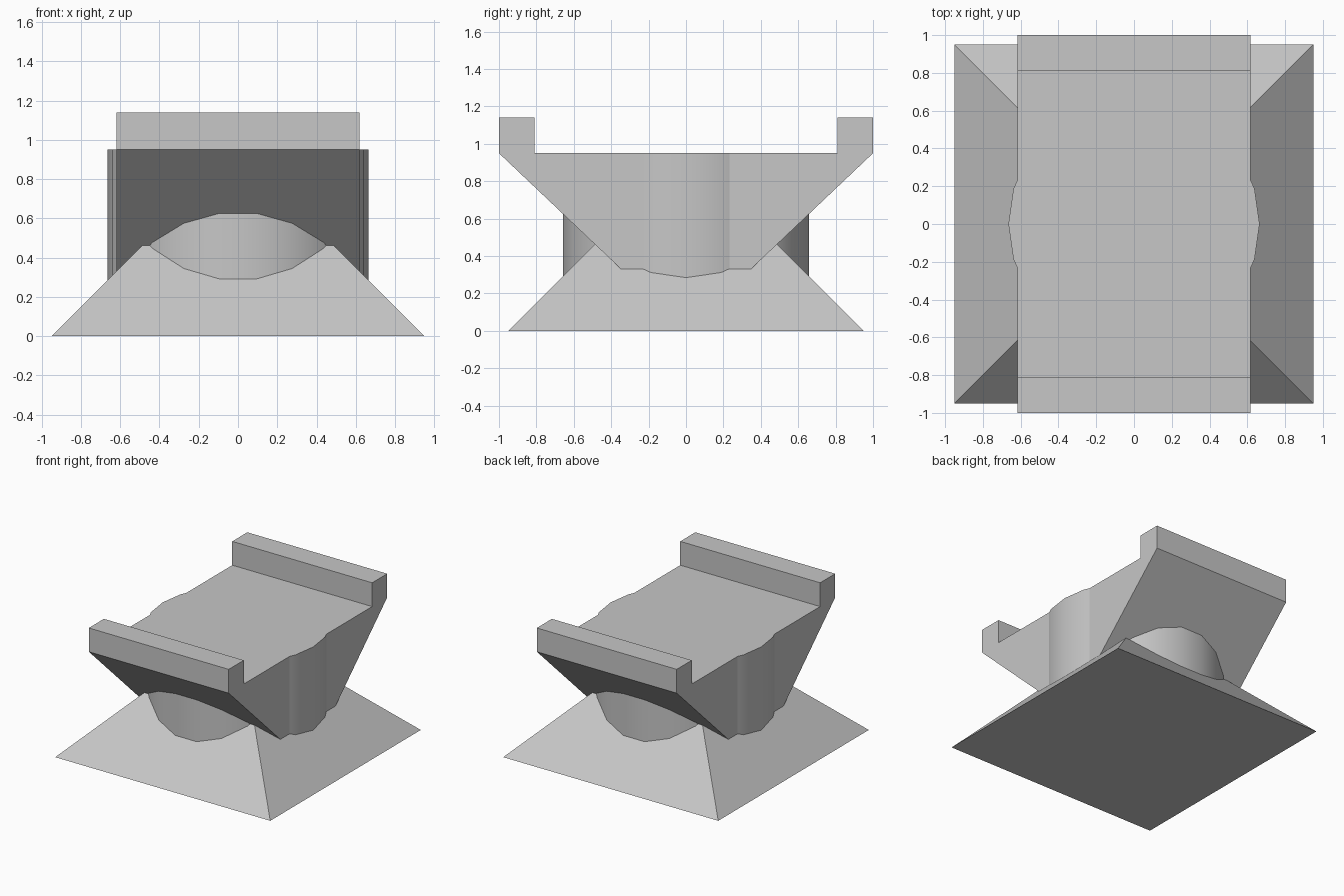
import bpy
import math

cube = bpy.data.objects.get("Cube")
if cube:
    bpy.data.objects.remove(cube, do_unlink=True)

# Single grey material
grey = bpy.data.materials.new("plain grey")
grey.use_nodes = True
colour = (0.57, 0.57, 0.57, 1)
grey.diffuse_color = colour
grey.node_tree.nodes["Principled BSDF"].inputs["Base Color"].default_value = colour


def finish(name):
    obj = bpy.context.object
    obj.name = name
    obj.data.materials.append(grey)
    return obj


def extrude_profile(name, profile, half_width):
    """Extrude a (y, z) outline along x."""
    n = len(profile)
    verts = [(x, y, z) for x in (-half_width, half_width) for y, z in profile]
    faces = [tuple(reversed(range(n))), tuple(range(n, 2 * n))]
    faces += [(i, (i + 1) % n, n + (i + 1) % n, n + i) for i in range(n)]
    mesh = bpy.data.meshes.new(name)
    mesh.from_pydata(verts, [], faces)
    mesh.materials.append(grey)
    obj = bpy.data.objects.new(name, mesh)
    bpy.context.collection.objects.link(obj)
    return obj


# Square pyramid base
half_base, height = 0.95, 0.95
bpy.ops.mesh.primitive_cone_add(
    vertices=4, radius1=half_base * math.sqrt(2), radius2=0.014,
    depth=height - 0.01, location=(0, 0, (height - 0.01) / 2),
    rotation=(0, 0, math.pi / 4))
finish("pyramid_base")

# Round core, with a corner pointing along x
bottom = 0.02
bpy.ops.mesh.primitive_cylinder_add(
    vertices=22, radius=0.665, depth=height - bottom,
    location=(0, 0, (height + bottom) / 2), rotation=(0, 0, math.pi / 2))
finish("round_core")
bpy.ops.object.shade_smooth_by_angle(angle=math.radians(30))

# Inverted wedge with a raised lip along the front and back
half = [(0.02, 0.02), (1, height), (1, 1.14), (0.81, 1.14), (0.81, height)]
profile = half + [(-y, z) for y, z in reversed(half)]
extrude_profile("lipped_wedge", profile, 0.618)
